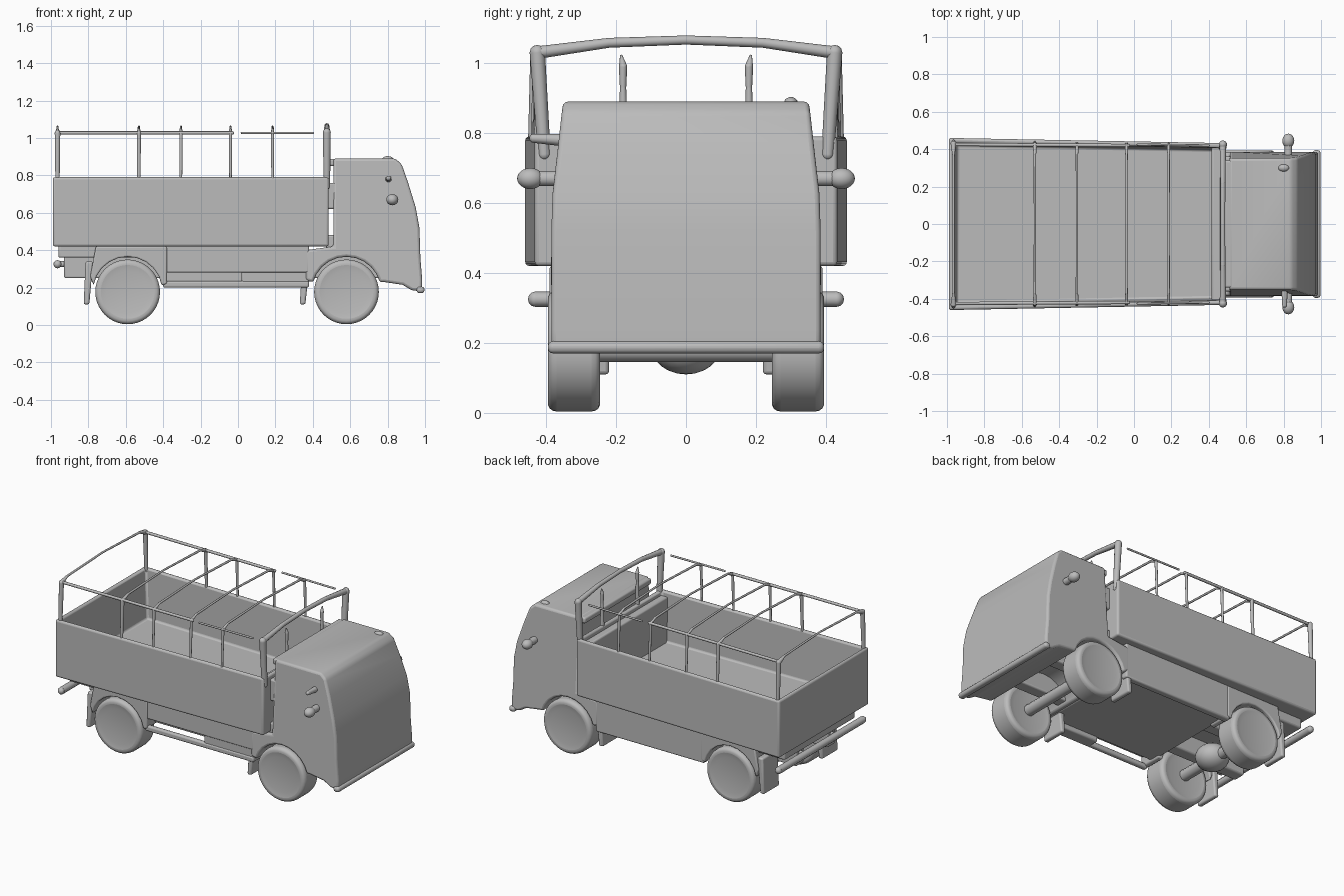
import bpy, bmesh, math
from mathutils import Vector, Matrix

cube = bpy.data.objects.get("Cube")
if cube:
    bpy.data.objects.remove(cube, do_unlink=True)

grey = bpy.data.materials.new("plain grey")
grey.use_nodes = True
grey.diffuse_color = (0.5, 0.5, 0.5, 1)
grey.node_tree.nodes["Principled BSDF"].inputs["Base Color"].default_value = (0.5, 0.5, 0.5, 1)


def finish(name, bm, bevel=0.0, segments=3):
    bmesh.ops.recalc_face_normals(bm, faces=bm.faces)
    mesh = bpy.data.meshes.new(name)
    bm.to_mesh(mesh)
    bm.free()
    mesh.materials.append(grey)
    ob = bpy.data.objects.new(name, mesh)
    bpy.context.collection.objects.link(ob)
    if bevel:
        mod = ob.modifiers.new("rounding", 'BEVEL')
        mod.width, mod.segments, mod.limit_method = bevel, segments, 'ANGLE'
        mod.angle_limit = math.radians(25)
    bpy.ops.object.select_all(action='DESELECT')
    ob.select_set(True)
    bpy.context.view_layer.objects.active = ob
    bpy.ops.object.shade_smooth_by_angle(angle=math.radians(45))
    return ob


def box_mesh(lo, hi):
    lo, hi = Vector(lo), Vector(hi)
    bm = bmesh.new()
    bmesh.ops.create_cube(bm, size=1)
    for v in bm.verts:
        v.co = Vector([(a + b) / 2 + c * (b - a) for a, b, c in zip(lo, hi, v.co)])
    return bm


def box(name, lo, hi, bevel=0.01):
    return finish(name, box_mesh(lo, hi), bevel)


def extrude_profile(name, points, y0, y1, bevel, width=lambda z: 1):
    # Side outline in x and z, pulled across from y0 to y1
    bm = bmesh.new()
    face = bm.faces.new([bm.verts.new((x, y0 * width(z), z)) for x, z in points])
    side = bmesh.ops.extrude_face_region(bm, geom=[face])["geom"]
    for v in side:
        if isinstance(v, bmesh.types.BMVert):
            v.co.y = y1 * width(v.co.z)
    return finish(name, bm, bevel)


def rods(name, segments):
    # Tapered rods with ball joints: (start, end, start radius, end radius)
    bm = bmesh.new()
    for a, b, r1, r2 in segments:
        a, b = Vector(a), Vector(b)
        turn = (b - a).to_track_quat('Z', 'Y').to_matrix().to_4x4()
        bmesh.ops.create_cone(bm, segments=10, cap_ends=True, radius1=r1, radius2=r2,
                              depth=(b - a).length, matrix=Matrix.Translation((a + b) / 2) @ turn)
        for p, r in ((a, r1), (b, r2)):
            bmesh.ops.create_uvsphere(bm, u_segments=10, v_segments=6, radius=r,
                                      matrix=Matrix.Translation(p))
    return finish(name, bm)


def blob(name, centre, radii):
    bm = bmesh.new()
    bmesh.ops.create_uvsphere(bm, u_segments=20, v_segments=12, radius=1,
                              matrix=Matrix.Translation(centre) @ Matrix.Diagonal((*radii, 1)))
    return finish(name, bm)


def arch(cx, start, end, r=0.185):
    return [(cx + r * math.cos(math.radians(start + (end - start) * i / 10)),
             0.18 + r * math.sin(math.radians(start + (end - start) * i / 10))) for i in range(11)]


# Cab with sloped front and wheel arch
cab_outline = [(0.51, 0.89), (0.84, 0.89), (0.875, 0.86), (0.91, 0.76), (0.95, 0.63), (0.97, 0.52),
               (0.975, 0.36), (0.985, 0.24), (0.985, 0.18), (0.93, 0.185), (0.88, 0.215),
               (0.78, 0.23)] + arch(0.58, 15, 165) + [(0.36, 0.24), (0.36, 0.4), (0.51, 0.42)]
extrude_profile("cab", cab_outline, -0.385, 0.385, 0.014,
                lambda z: 1 - max(0, z - 0.6) * 0.3)
box("cab_roof_overhang", (0.485, -0.34, 0.85), (0.55, 0.34, 0.888))
box("front_bumper", (0.955, -0.395, 0.17), (0.997, 0.395, 0.205), 0.015)
blob("roof_bump", (0.8, 0.3, 0.885), (0.03, 0.02, 0.018))

# Cargo bed: tapered open tray
bm = box_mesh((-0.99, -0.46, 0.42), (0.485, 0.46, 0.79))
for v in bm.verts:
    if v.co.x > 0:
        v.co.y *= 0.94
bm.faces.ensure_lookup_table()
top = max(bm.faces, key=lambda f: f.calc_center_median().z)
bmesh.ops.inset_region(bm, faces=[top], thickness=0.035)
well = bmesh.ops.extrude_discrete_faces(bm, faces=[top])["faces"][0]
for v in well.verts:
    v.co.z = 0.47
    v.co.x *= 0.98
    v.co.y *= 0.97
finish("cargo_bed", bm, 0.012)
box("bed_front_ledge", (0.415, -0.41, 0.45), (0.47, 0.41, 0.76))
box("bed_cab_link", (0.47, -0.36, 0.36), (0.53, 0.36, 0.48))
box("bed_cab_upper_link", (0.47, -0.36, 0.62), (0.53, 0.36, 0.76))

# Underbody with one open slot on its right side
box("underbody", (-0.4, -0.31, 0.23), (0.38, 0.37, 0.43))
box("right_skirt", (-0.4, -0.385, 0.28), (0.38, -0.3, 0.43))
box("right_slot_rail", (-0.4, -0.385, 0.2), (0.38, -0.355, 0.235))
box("right_slot_end", (0.02, -0.38, 0.2), (0.38, -0.3, 0.3))
box("left_skirt", (-0.4, 0.34, 0.2), (0.38, 0.385, 0.43))
box("rear_underbody", (-0.96, -0.36, 0.36), (-0.38, 0.36, 0.43))
for s, side in ((-1, "right"), (1, "left")):
    rail = sorted((s * 0.12, s * 0.2))
    box(side + "_chassis_rail", (-0.93, rail[0], 0.25), (0.85, rail[1], 0.39))
    fender = arch(-0.59, 10, 170) + [(-0.79, 0.26), (-0.76, 0.42), (-0.38, 0.42), (-0.38, 0.22)]
    extrude_profile(side + "_rear_fender", fender, s * 0.23, s * 0.39, 0.008)

    # Wheels with dished outer faces
    for x, end in ((0.58, "front"), (-0.59, "rear")):
        bm = bmesh.new()
        bmesh.ops.create_cone(bm, segments=40, cap_ends=True, radius1=0.173, radius2=0.173, depth=0.16,
                              matrix=Matrix.Translation((x, s * 0.32, 0.177))
                              @ Matrix.Rotation(math.pi / 2, 4, 'X'))
        caps = [f for f in bm.faces if len(f.verts) > 4]
        for cap in caps:
            out = cap.normal.copy()
            bmesh.ops.inset_region(bm, faces=[cap], thickness=0.06)
            bmesh.ops.translate(bm, vec=out * -0.012, verts=cap.verts)
        finish(f"{end}_{side}_wheel", bm, 0.03, 4)

    # Mud flaps
    for x, lean, end in ((0.345, 0.02, "front"), (-0.81, 0.015, "rear")):
        flap = [(x - 0.015, 0.11), (x + 0.015, 0.11), (x + 0.02 + lean, 0.34), (x - 0.02 + lean, 0.34)]
        extrude_profile(f"{end}_{side}_mud_flap", flap, s * 0.22, s * 0.38, 0.01)

    # Wing mirrors
    rods(side + "_mirror_arm", [((0.825, s * 0.35, 0.67), (0.825, s * 0.45, 0.67), 0.022, 0.022)])
    blob(side + "_mirror", (0.825, s * 0.445, 0.67), (0.032, 0.038, 0.03))
rods("right_side_lamp", [((0.805, -0.35, 0.78), (0.805, -0.435, 0.785), 0.018, 0.013)])

# Axles and rear bumper
for x, end in ((0.58, "front"), (-0.59, "rear")):
    rods(end + "_axle", [((x, -0.28, 0.18), (x, 0.28, 0.18), 0.035, 0.035)])
blob("rear_differential", (-0.59, 0, 0.19), (0.1, 0.1, 0.08))
rods("rear_bumper", [((-0.965, -0.43, 0.325), (-0.965, 0.43, 0.325), 0.022, 0.022)]
     + [((-0.965, s * 0.16, 0.325), (-0.82, s * 0.16, 0.325), 0.016, 0.016) for s in (-1, 1)])

# Canopy frame: posts, arched cross bars and side rails
hoops = []
for x, r in ((-0.965, 0.012), (-0.53, 0.009), (-0.305, 0.007), (-0.04, 0.007), (0.185, 0.007)):
    half = 0.43 - 0.01 * x
    for s in (-1, 1):
        foot, head = (x, s * half, 0.77), (x, s * (half - 0.01), 1.025)
        hoops += [(foot, head, r, r * 1.3),
                  (head, (x, s * 0.37, 1.045), r * 1.3, 0.007),
                  ((x, s * 0.37, 1.045), (x, 0, 1.06), 0.007, 0.006)]
rods("canopy_hoops", hoops)
rods("canopy_rails", [((a, s * 0.425, 1.027), (b, s * 0.42, 1.027), r, r)
                      for s in (-1, 1)
                      for a, b, r in ((-0.965, -0.03, 0.009), (0.02, 0.4, 0.006))])

# Heavier front hoop and two short uprights
front_hoop = []
for s in (-1, 1):
    front_hoop += [((0.475, s * 0.405, 0.74), (0.475, s * 0.425, 1.03), 0.018, 0.022),
                   ((0.475, s * 0.425, 1.03), (0.475, s * 0.22, 1.058), 0.018, 0.014),
                   ((0.475, s * 0.22, 1.058), (0.475, 0, 1.066), 0.014, 0.013),
                   ((0.475, s * 0.18, 0.74), (0.475, s * 0.18, 0.93), 0.015, 0.009),
                   ((0.475, s * 0.18, 0.93), (0.475, s * 0.18, 0.99), 0.009, 0.012),
                   ((0.475, s * 0.18, 0.99), (0.475, s * 0.185, 1.02), 0.012, 0.004)]
rods("front_hoop", front_hoop)
